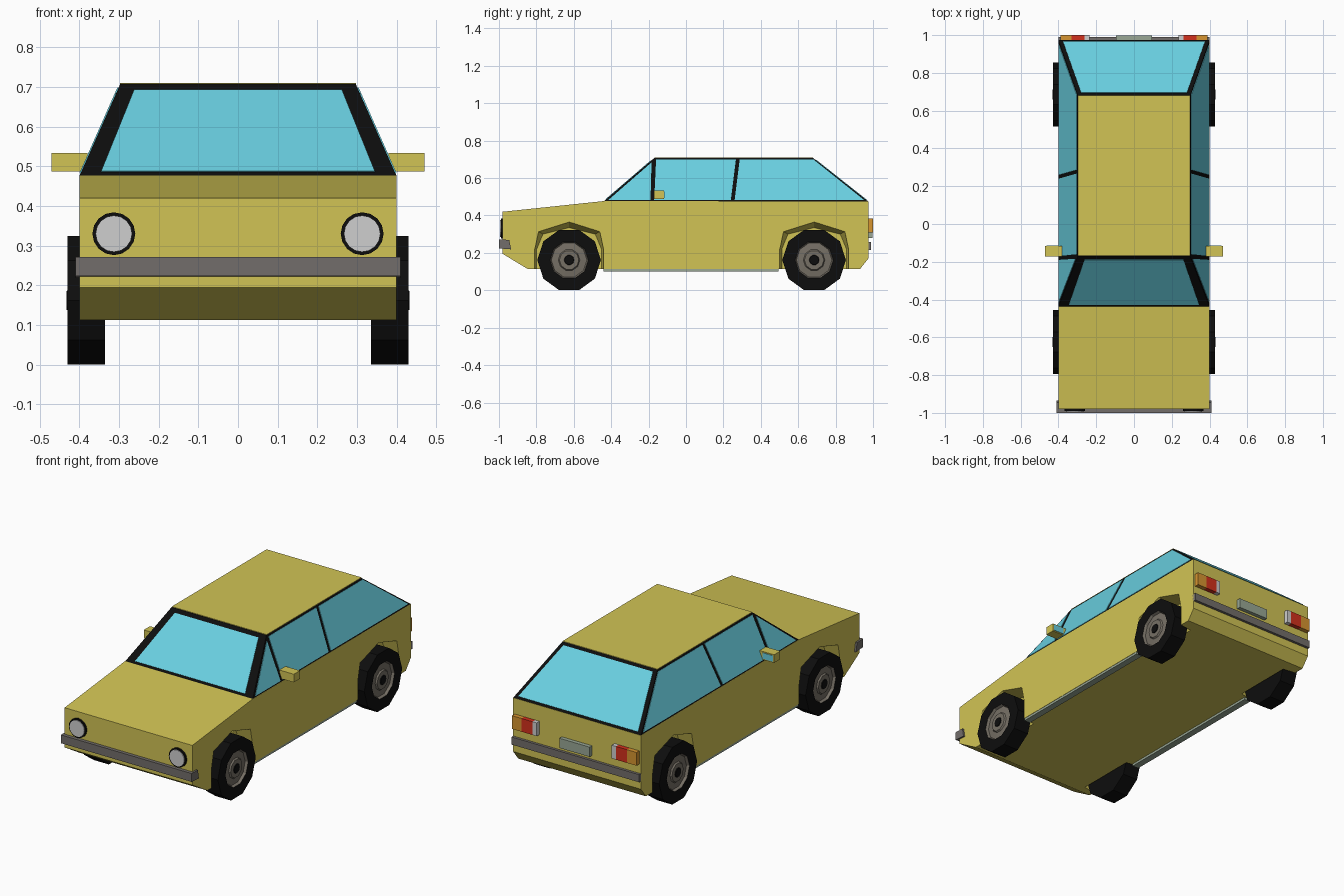
import bpy, bmesh, math
from mathutils import Vector

if "Cube" in bpy.data.objects:
    bpy.data.objects.remove(bpy.data.objects["Cube"])


def material(name, r, g, b):
    m = bpy.data.materials.new(name)
    m.diffuse_color = (r, g, b, 1)
    m.use_nodes = True
    m.node_tree.nodes["Principled BSDF"].inputs["Base Color"].default_value = m.diffuse_color
    return m


YELLOW = material("yellow_paint", 0.64, 0.55, 0.09)
BLACK = material("black", 0.004, 0.004, 0.004)
GLASS = material("blue_glass", 0.14, 0.62, 0.74)
GREY = material("bumper_grey", 0.17, 0.155, 0.145)
RIM = material("rim_grey", 0.18, 0.16, 0.13)
SILL = material("pale_green_grey", 0.32, 0.39, 0.30)
WHITE = material("lamp_white", 0.62, 0.62, 0.62)
RED = material("lamp_red", 0.65, 0.03, 0.012)
ORANGE = material("lamp_orange", 0.68, 0.30, 0.03)


def finish(name, bm, mats):
    bmesh.ops.recalc_face_normals(bm, faces=bm.faces)
    me = bpy.data.meshes.new(name)
    bm.to_mesh(me)
    bm.free()
    for m in mats:
        me.materials.append(m)
    ob = bpy.data.objects.new(name, me)
    bpy.context.collection.objects.link(ob)
    return ob


def loft(name, a, b, mat):
    """Closed solid between two polygons with equal point counts."""
    bm = bmesh.new()
    va = [bm.verts.new(p) for p in a]
    vb = [bm.verts.new(p) for p in b]
    n = len(a)
    bm.faces.new(va)
    bm.faces.new(vb[::-1])
    for i in range(n):
        j = (i + 1) % n
        bm.faces.new((va[i], vb[i], vb[j], va[j]))
    return finish(name, bm, [mat])


def extrude_x(name, profile, x0, x1, mat):
    return loft(name, [(x0, y, z) for y, z in profile], [(x1, y, z) for y, z in profile], mat)


def box(name, x0, x1, y0, y1, z0, z1, mat):
    return extrude_x(name, [(y0, z0), (y1, z0), (y1, z1), (y0, z1)], x0, x1, mat)


def plate(name, pts, mat, t=0.003):
    """Thin plate raised outward from the cabin."""
    pts = [Vector(p) for p in pts]
    n = (pts[1] - pts[0]).cross(pts[2] - pts[0]).normalized()
    if n.dot(pts[0] - Vector((0, 0.25, 0.5))) < 0:
        n = -n
    return loft(name, [p - n * 0.001 for p in pts], [p + n * t for p in pts], mat)


def disc_y(name, x, z, r, y0, y1, mat, n=16):
    ring = [(x + r * math.cos(2 * math.pi * i / n), z + r * math.sin(2 * math.pi * i / n)) for i in range(n)]
    return loft(name, [(a, y0, b) for a, b in ring], [(a, y1, b) for a, b in ring], mat)


# Lower body
body = extrude_x("body", [(-0.98, 0.42), (-0.98, 0.195), (-0.89, 0.14), (-0.845, 0.113), (0.93, 0.113),
                          (0.975, 0.17), (0.975, 0.475), (-0.44, 0.477)], -0.4, 0.4, YELLOW)

# Wheel arches, tapering inward, cut from the body
AXLES = {"front": -0.625, "rear": 0.685}
OUTER = [(-0.185, 0.05), (-0.185, 0.22), (-0.165, 0.315), (0, 0.367), (0.165, 0.315), (0.185, 0.22), (0.185, 0.05)]
INNER = [(-0.173, 0.05), (-0.173, 0.22), (-0.14, 0.30), (0, 0.335), (0.14, 0.30), (0.173, 0.22), (0.173, 0.05)]
bpy.context.view_layer.objects.active = body
for yc in AXLES.values():
    for s in (-1, 1):
        cut = loft("arch_cutter", [(s * 0.405, yc + y, z) for y, z in OUTER],
                   [(s * 0.325, yc + y, z) for y, z in INNER], YELLOW)
        cut.hide_render = True
        mod = body.modifiers.new("arch", "BOOLEAN")
        mod.operation, mod.solver, mod.object = "DIFFERENCE", "EXACT", cut
        bpy.ops.object.modifier_apply(modifier=mod.name)
        bpy.data.objects.remove(cut)

# Cabin frame and roof
ZB, ZT = 0.475, 0.707
loft("cabin_frame", [(-0.4, -0.44, ZB), (0.4, -0.44, ZB), (0.4, 0.974, ZB), (-0.4, 0.974, ZB)],
     [(-0.297, -0.17, ZT), (0.297, -0.17, ZT), (0.297, 0.68, ZT), (-0.297, 0.68, ZT)], BLACK)
box("roof", -0.297, 0.297, -0.168, 0.68, 0.705, 0.71, YELLOW)


# Windscreen and rear window
def end_window(name, y0, y1, t0, t1, x0, x1):
    def p(x, t):
        return (x, y0 + (y1 - y0) * t, ZB + (ZT - ZB) * t)
    plate(name, [p(-x0, t0), p(x0, t0), p(x1, t1), p(-x1, t1)], GLASS)


end_window("windscreen", -0.44, -0.17, 0.045, 0.93, 0.345, 0.262)
end_window("rear_window", 0.974, 0.68, 0.035, 0.95, 0.375, 0.28)

# Side windows
PANES = {
    "quarter_window": [(-0.415, 0.482), (-0.19, 0.482), (-0.184, 0.683)],
    "door_window": [(-0.17, 0.482), (0.24, 0.482), (0.267, 0.698), (-0.16, 0.698)],
    "back_side_window": [(0.26, 0.482), (0.952, 0.482), (0.682, 0.698), (0.287, 0.698)],
}
for s, side in ((-1, "left"), (1, "right")):
    for name, pane in PANES.items():
        plate(f"{side}_{name}", [(s * (0.4 - 0.103 * (z - ZB) / (ZT - ZB)), y, z) for y, z in pane], GLASS)

# Wheels: turned profile of (radius, x) with black tyre, grey rim, black cap
PROFILE = [(0.17, 0.335), (0.17, 0.43), (0.102, 0.43), (0.095, 0.416), (0.058, 0.42),
           (0.052, 0.428), (0.027, 0.428), (0.025, 0.432)]
STRIP = [0, 0, 1, 1, 1, 1, 0]


def wheel(name, s, yc, n=10):
    bm = bmesh.new()
    rings = [[bm.verts.new((s * x, yc + r * math.cos(2 * math.pi * i / n), 0.162 + r * math.sin(2 * math.pi * i / n)))
              for i in range(n)] for r, x in PROFILE]
    bm.faces.new(rings[0])
    bm.faces.new(rings[-1])
    for k, m in enumerate(STRIP):
        for i in range(n):
            j = (i + 1) % n
            f = bm.faces.new((rings[k][i], rings[k][j], rings[k + 1][j], rings[k + 1][i]))
            f.material_index = m
    finish(name, bm, [BLACK, RIM])


for s, side in ((-1, "left"), (1, "right")):
    for end, yc in AXLES.items():
        wheel(f"{end}_{side}_wheel", s, yc)
    # Sill strip
    box(f"{side}_sill", s * 0.36, s * 0.398, -0.44, 0.495, 0.1, 0.123, SILL)
    # Door mirror with glass on its back
    box(f"{side}_mirror", s * 0.38, s * 0.47, -0.172, -0.117, 0.487, 0.533, YELLOW)
    box(f"{side}_mirror_glass", s * 0.4, s * 0.464, -0.118, -0.114, 0.493, 0.527, GLASS)
    # Headlight
    disc_y(f"{side}_headlight_ring", s * 0.313, 0.33, 0.054, -0.99, -0.97, BLACK)
    disc_y(f"{side}_headlight", s * 0.313, 0.33, 0.046, -0.994, -0.98, WHITE)
    # Tail lamp in three colours
    for col, x0, x1, m in (("orange", 0.33, 0.39, ORANGE), ("red", 0.262, 0.33, RED), ("white", 0.235, 0.262, WHITE)):
        box(f"{side}_tail_lamp_{col}", s * x0, s * x1, 0.97, 1.0, 0.31, 0.385, m)

# Bumpers and blank rear plate
extrude_x("front_bumper", [(-1, 0.224), (-1, 0.271), (-0.945, 0.27), (-0.935, 0.219)], -0.41, 0.41, GREY)
box("rear_bumper", -0.4, 0.4, 0.96, 0.99, 0.215, 0.258, GREY)
box("rear_plate", -0.095, 0.095, 0.97, 0.997, 0.28, 0.335, SILL)
